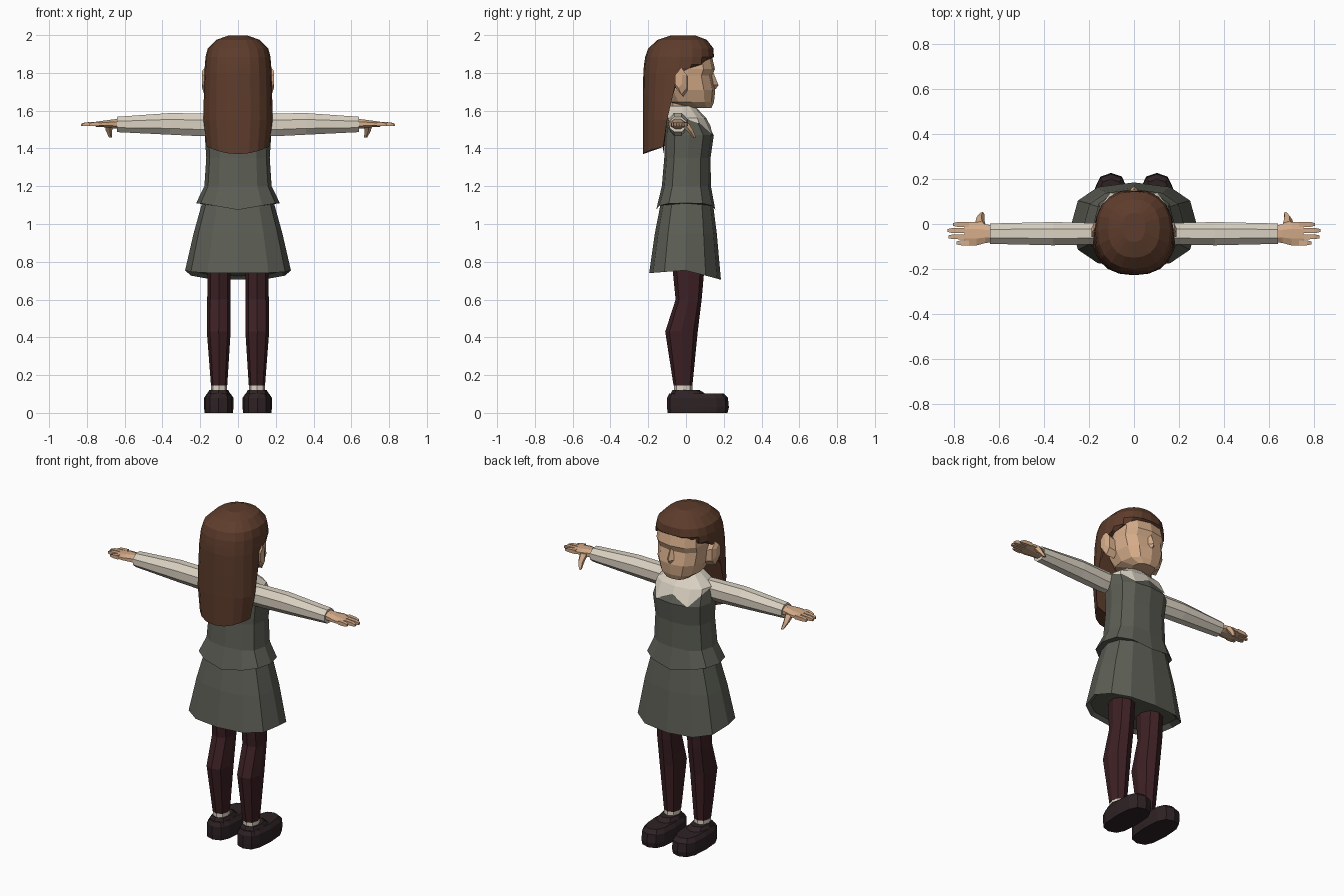
import bpy, bmesh, math
from mathutils import Vector


def material(name, rgb):
    m = bpy.data.materials.new(name)
    m.diffuse_color = (*rgb, 1)
    return m


SKIN = material("skin", (0.66, 0.41, 0.25))
HAIR = material("brown_hair", (0.112, 0.046, 0.025))
CLOTH = material("grey_green_cloth", (0.107, 0.112, 0.090))
SHIRT = material("cream_shirt", (0.70, 0.64, 0.54))
STOCKING = material("maroon_stocking", (0.046, 0.0145, 0.0175))
SHOE = material("dark_shoe", (0.027, 0.016, 0.018))


def loft(name, rings, mat, caps=True):
    """Skin a stack of equal-length rings."""
    bm = bmesh.new()
    rows = [[bm.verts.new(p) for p in r] for r in rings]
    n = len(rows[0])
    for a, b in zip(rows, rows[1:]):
        for i in range(n):
            j = (i + 1) % n
            bm.faces.new((a[i], a[j], b[j], b[i]))
    if caps:
        bm.faces.new(rows[0][::-1])
        bm.faces.new(rows[-1])
    bmesh.ops.recalc_face_normals(bm, faces=bm.faces)
    me = bpy.data.meshes.new(name)
    bm.to_mesh(me)
    bm.free()
    me.materials.append(mat)
    ob = bpy.data.objects.new(name, me)
    bpy.context.collection.objects.link(ob)
    return ob


def spow(v, p):
    return math.copysign(abs(v) ** (2 / p), v)


def flat_ring(z, rx, y0, y1, n=12, p=2.5, cx=0, turn=0):
    """Horizontal superellipse spanning y0..y1."""
    cy, ry = (y0 + y1) / 2, (y1 - y0) / 2
    out = []
    for i in range(n):
        a = 2 * math.pi * (i + turn) / n
        out.append(Vector((cx + rx * spow(math.cos(a), p), cy + ry * spow(math.sin(a), p), z)))
    return out


def side_ring(x, y, z, ry, rz, n=8, turn=0.5):
    """Ring facing along x."""
    return [Vector((x, y + ry * math.cos(2 * math.pi * (i + turn) / n),
                    z + rz * math.sin(2 * math.pi * (i + turn) / n))) for i in range(n)]


# skirt, with a hem that dips in front
hem = flat_ring(0.755, 0.28, -0.195, 0.185)
for v in hem:
    v.z -= 0.05 * max(0, v.y / 0.185) + 0.015 * max(0, -v.y / 0.195)
inner = [Vector((v.x * 0.9, v.y * 0.9, v.z + 0.02)) for v in hem]
loft("skirt", [inner, hem, flat_ring(0.95, 0.235, -0.165, 0.163),
               flat_ring(1.13, 0.185, -0.13, 0.14)], CLOTH)

# jacket, flared at the hem
jacket_hem = flat_ring(1.11, 0.222, -0.158, 0.155)
for v in jacket_hem:
    v.z -= 0.035 * max(0, 1 - abs(v.x) / 0.2)
loft("jacket", [jacket_hem, flat_ring(1.2, 0.178, -0.128, 0.132),
                flat_ring(1.35, 0.168, -0.115, 0.13), flat_ring(1.47, 0.176, -0.115, 0.147),
                flat_ring(1.55, 0.165, -0.11, 0.102), flat_ring(1.60, 0.09, -0.09, 0.05)], CLOTH)

# pointed collar lying on the chest
high, low = flat_ring(1.56, 0.168, -0.118, 0.108), flat_ring(1.465, 0.184, -0.122, 0.157)
drop = {3: 0.45, 2: 0.95, 4: 0.95, 1: 0.3, 5: 0.3}
tips = [a.lerp(b, drop.get(i, 0.02)) for i, (a, b) in enumerate(zip(high, low))]
loft("collar", [flat_ring(1.625, 0.072, -0.09, 0.045), flat_ring(1.605, 0.10, -0.10, 0.065),
                high, tips], SHIRT, caps=False)

# neck and head
loft("neck", [flat_ring(z, 0.055, -0.085, 0.03, 8, 2) for z in (1.56, 1.70)], SKIN)
loft("head", [flat_ring(1.615, 0.065, 0.02, 0.135), flat_ring(1.645, 0.112, -0.09, 0.148),
              flat_ring(1.71, 0.138, -0.13, 0.155), flat_ring(1.785, 0.145, -0.13, 0.138),
              flat_ring(1.82, 0.148, -0.13, 0.153), flat_ring(1.90, 0.14, -0.13, 0.135),
              flat_ring(1.95, 0.08, -0.10, 0.08)], SKIN)
loft("nose", [flat_ring(1.715, 0.018, 0.12, 0.158, 4, 2), flat_ring(1.735, 0.022, 0.12, 0.172, 4, 2),
              flat_ring(1.80, 0.010, 0.12, 0.146, 4, 2)], SKIN)

# hair: long flat-fronted fall below, full cap above (z, half width, back, ellipse front, cut)
hair_rows = [(1.37, 0.165, -0.228, 0.10, -0.12), (1.55, 0.183, -0.228, 0.10, -0.10),
             (1.68, 0.181, -0.228, 0.12, -0.07), (1.80, 0.178, -0.226, 0.14, -0.03),
             (1.825, 0.177, -0.224, 0.15, 0.02), (1.845, 0.175, -0.222, 0.15, 0.085),
             (1.885, 0.172, -0.216, 0.152, 0.148), (1.93, 0.16, -0.20, 0.145, 1),
             (1.975, 0.115, -0.15, 0.11, 1), (1.998, 0.05, -0.08, 0.05, 1)]
rings = []
for z, rx, y0, y1, cut in hair_rows:
    r = flat_ring(z, rx, y0, y1, 20, 2.3)
    for v in r:
        v.y = min(v.y, cut)
    rings.append(r)
for v in rings[0]:
    v.z += 0.04 * (v.x / 0.165) ** 2
loft("hair", rings, HAIR)

for s, side in ((1, "right"), (-1, "left")):
    # ears
    loft(f"{side}_ear", [side_ring(s * 0.13, -0.015, 1.74, 0.028, 0.065, 6),
                         side_ring(s * 0.178, -0.025, 1.755, 0.035, 0.07, 6),
                         side_ring(s * 0.19, -0.04, 1.765, 0.022, 0.045, 6)], SKIN)
    # sleeve
    loft(f"{side}_sleeve", [side_ring(s * x, -0.043, z, ry, rz) for x, z, ry, rz in
                            ((0.12, 1.525, 0.052, 0.062), (0.20, 1.525, 0.052, 0.065),
                             (0.36, 1.53, 0.056, 0.062), (0.64, 1.527, 0.049, 0.044))], SHIRT)
    # palm, fingers and thumb
    loft(f"{side}_palm", [side_ring(s * x, y, z, ry, rz) for x, y, z, ry, rz in
                          ((0.62, -0.043, 1.53, 0.038, 0.03), (0.66, -0.043, 1.53, 0.045, 0.026),
                           (0.70, -0.043, 1.53, 0.056, 0.02), (0.755, -0.043, 1.528, 0.056, 0.014))], SKIN)
    for k, (y, tip) in enumerate(((-0.002, 0.805), (-0.029, 0.83), (-0.057, 0.825), (-0.084, 0.79))):
        loft(f"{side}_finger_{k + 1}", [side_ring(s * 0.735, y, 1.53, 0.016, 0.016, 4),
                                        side_ring(s * (tip - 0.02), y, 1.528, 0.015, 0.014, 4),
                                        side_ring(s * tip, y, 1.525, 0.009, 0.008, 4)], SKIN)
    loft(f"{side}_thumb", [flat_ring(z, r, y - r, y + r, 5, 2, s * x) for x, y, z, r in
                           ((0.685, -0.012, 1.535, 0.027), (0.685, 0.02, 1.495, 0.019),
                            (0.675, 0.045, 1.457, 0.009))], SKIN)
    # leg, sock
    loft(f"{side}_leg", [flat_ring(z, rx, y0, y1, 8, 2.3, s * cx) for z, cx, rx, y0, y1 in
                         ((0.145, 0.1, 0.043, -0.066, 0.034), (0.43, 0.102, 0.063, -0.11, 0.062),
                          (0.60, 0.101, 0.062, -0.055, 0.083), (0.85, 0.1, 0.06, -0.08, 0.105))], STOCKING)
    loft(f"{side}_sock", [flat_ring(z, 0.042, -0.064, 0.034, 8, 2.3, s * 0.1)
                          for z in (0.09, 0.15)], SHIRT)
    # shoe: rounded sole, toe box and raised ankle opening
    cx = s * 0.102
    loft(f"{side}_shoe", [flat_ring(0, 0.075, -0.098, 0.22, 12, 2.8, cx),
                          flat_ring(0.03, 0.078, -0.10, 0.227, 12, 2.8, cx),
                          flat_ring(0.08, 0.077, -0.10, 0.222, 12, 2.8, cx),
                          flat_ring(0.103, 0.062, -0.088, 0.20, 12, 2.8, cx)], SHOE)
    loft(f"{side}_shoe_ankle", [flat_ring(0.085, 0.07, -0.092, 0.13, 8, 2.5, cx),
                                flat_ring(0.122, 0.05, -0.07, 0.07, 8, 2.5, cx)], SHOE)
